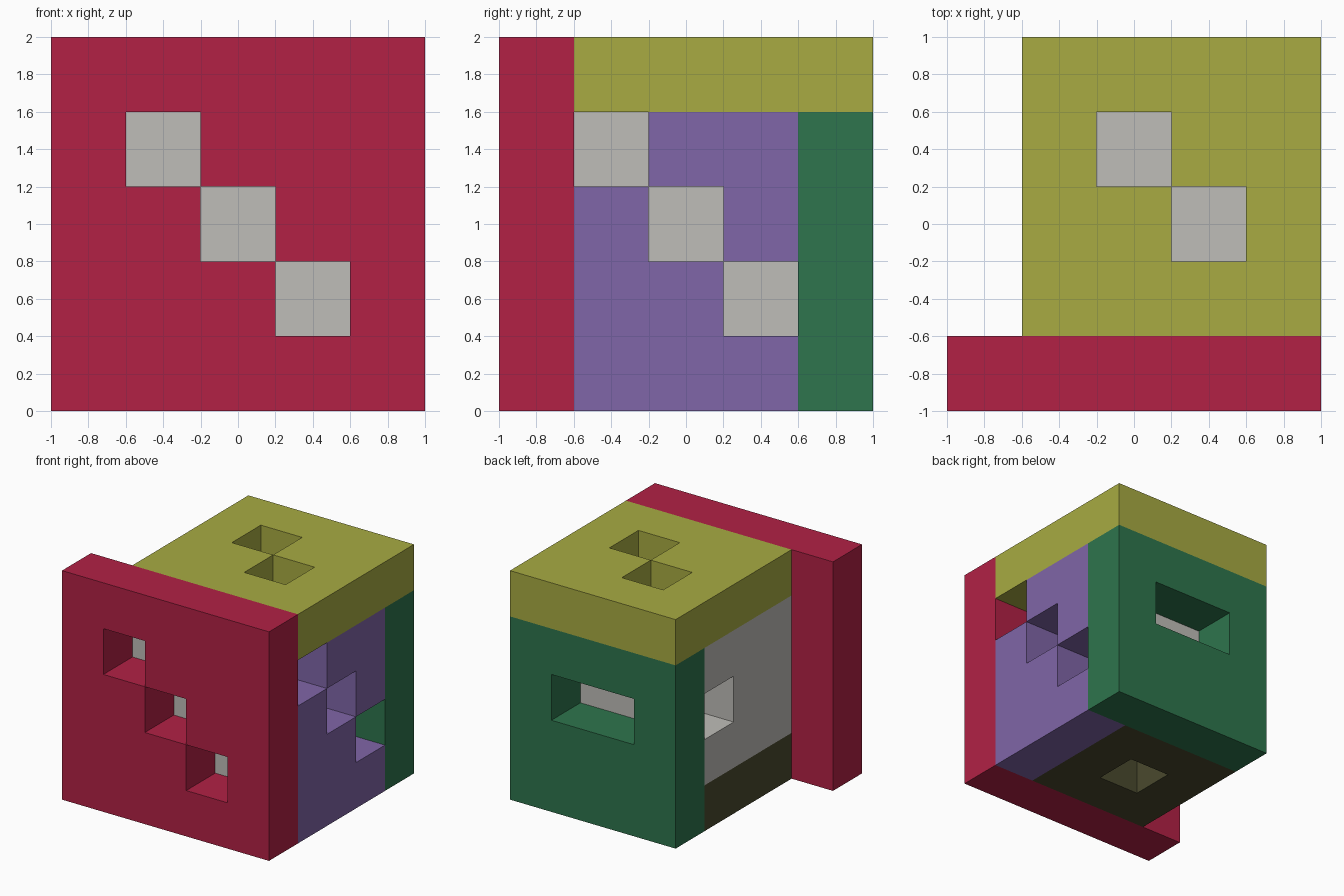
import bpy, bmesh
from mathutils import Vector

if "Cube" in bpy.data.objects:
    bpy.data.objects.remove(bpy.data.objects["Cube"], do_unlink=True)

CELL = 0.4  # the block is a 5 x 5 x 5 grid of cells
AXES = [Vector(a) for a in ((1, 0, 0), (0, 1, 0), (0, 0, 1))]


def linear(c):
    c /= 255
    return c / 12.92 if c <= 0.04045 else ((c + 0.055) / 1.055) ** 2.4


def material(name, rgb):
    mat = bpy.data.materials.new(name)
    mat.use_nodes = True
    colour = [linear(c) for c in rgb] + [1]
    mat.diffuse_color = colour
    bsdf = mat.node_tree.nodes["Principled BSDF"]
    bsdf.inputs["Base Color"].default_value = colour
    bsdf.inputs["Roughness"].default_value = 0.8
    return mat


def block(name, mat, low, high, holes=()):
    """Solid of grid cells from low up to high (exclusive), leaving out the hole cells."""
    cells = {(x, y, z)
             for x in range(low[0], high[0])
             for y in range(low[1], high[1])
             for z in range(low[2], high[2])} - set(holes)
    bm = bmesh.new()
    for cell in sorted(cells):
        centre = Vector(cell) + Vector((0.5, 0.5, 0.5))
        for i in range(3):
            for sign in (-1, 1):
                n = AXES[i] * sign
                if tuple(int(a + b) for a, b in zip(cell, n)) in cells:
                    continue  # no faces between neighbouring cells
                u = AXES[(i + 1) % 3] * 0.5
                v = AXES[(i + 2) % 3] * 0.5 * sign
                mid = centre + n * 0.5
                bm.faces.new([bm.verts.new((mid + d) * CELL - Vector((1, 1, 0)))
                              for d in (-u - v, u - v, u + v, v - u)])
    bmesh.ops.remove_doubles(bm, verts=bm.verts[:], dist=1e-4)
    mesh = bpy.data.meshes.new(name)
    bm.to_mesh(mesh)
    bm.free()
    mesh.materials.append(mat)
    obj = bpy.data.objects.new(name, mesh)
    bpy.context.collection.objects.link(obj)
    return obj


red = material("crimson", (178, 33, 69))
olive = material("olive yellow", (168, 171, 66))
purple = material("purple", (128, 102, 168))
green = material("green", (46, 117, 77))
grey = material("warm grey", (191, 189, 184))
dark = material("dark olive", (74, 73, 46))

# Front plate with three diagonal holes
block("front_plate", red, (0, 0, 0), (5, 1, 5), [(1, 0, 3), (2, 0, 2), (3, 0, 1)])
# Top plate with two diagonal holes
block("top_plate", olive, (1, 1, 4), (5, 5, 5), [(2, 3, 4), (3, 2, 4)])
# Side plate at +x with three diagonal holes
block("side_plate", purple, (4, 1, 0), (5, 4, 4), [(4, 1, 3), (4, 2, 2), (4, 3, 1)])
# Back plate with one slot two cells wide
block("back_plate", green, (1, 4, 0), (5, 5, 4), [(2, 4, 2), (3, 4, 2)])
# Bottom plate with a central hole
block("bottom_plate", dark, (1, 1, 0), (4, 4, 1), [(2, 2, 0)])
# Inner core with one notch on its open side
block("core", grey, (1, 1, 1), (4, 4, 4), [(1, 3, 2)])
